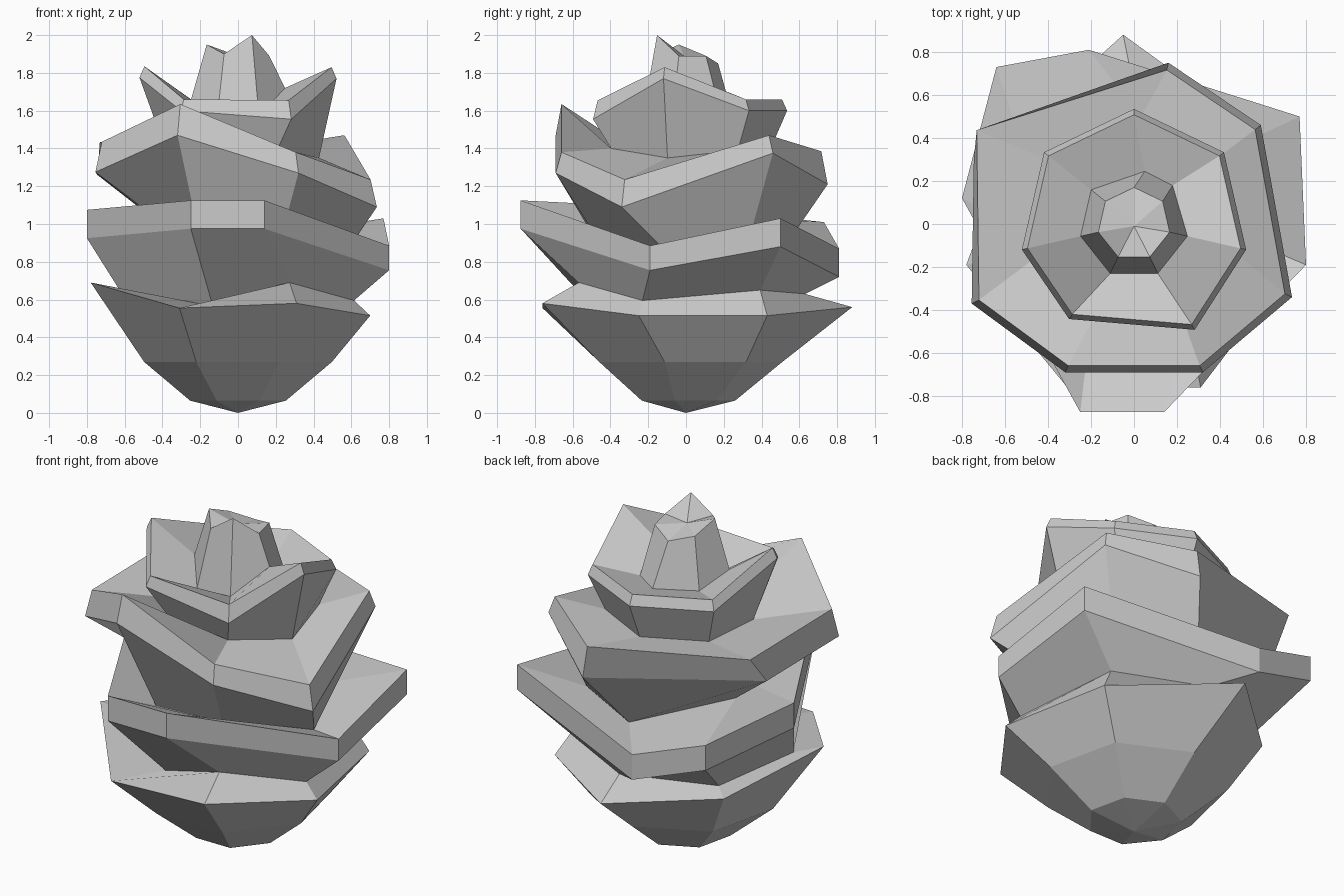
import bpy
import math
from mathutils import Vector

SIDES = 7

# Remove the default cube
cube = bpy.data.objects.get("Cube")
if cube:
    bpy.data.objects.remove(cube, do_unlink=True)

# Single matte colour
stone_grey = bpy.data.materials.new("stone_grey")
stone_grey.use_nodes = True
colour = (0.6, 0.6, 0.6, 1.0)
stone_grey.diffuse_color = colour
shader = stone_grey.node_tree.nodes["Principled BSDF"]
shader.inputs["Base Color"].default_value = colour
shader.inputs["Roughness"].default_value = 0.9


def heptagon(radius, nudges=None):
    """Flat seven-sided outline, one corner at the back; nudges shift single corners."""
    outline = []
    for i in range(SIDES):
        angle = math.pi / 2 + math.tau * (i - 4) / SIDES
        corner = Vector((radius * math.cos(angle), radius * math.sin(angle)))
        outline.append(corner + Vector((nudges or {}).get(i, (0, 0))))
    return outline


def ring(outline, heights):
    """Lift a flat outline to a height per corner, or to one shared height."""
    if not isinstance(heights, (list, tuple)):
        heights = [heights] * SIDES
    return [Vector((corner[0], corner[1], height))
            for corner, height in zip(outline, heights)]


def raised(source, lift, taper=1.0):
    """Copy of a ring, lifted and drawn in towards the axis."""
    return [Vector((p.x * taper, p.y * taper, p.z + lift)) for p in source]


def loft(name, rings, bottom=None, top=None):
    """Skin a stack of rings, with an optional point closing either end."""
    verts = [p for level in rings for p in level]
    faces = []
    for level in range(len(rings) - 1):
        low = level * SIDES
        high = low + SIDES
        for i in range(SIDES):
            j = (i + 1) % SIDES
            faces.append((low + i, low + j, high + j, high + i))
    if bottom is not None:
        verts.append(Vector(bottom))
        tip = len(verts) - 1
        faces += [(tip, (i + 1) % SIDES, i) for i in range(SIDES)]
    if top is not None:
        verts.append(Vector(top))
        tip = len(verts) - 1
        last = (len(rings) - 1) * SIDES
        faces += [(last + i, last + (i + 1) % SIDES, tip) for i in range(SIDES)]
    mesh = bpy.data.meshes.new(name)
    mesh.from_pydata(verts, [], faces)
    mesh.materials.append(stone_grey)
    mesh.update()
    part = bpy.data.objects.new(name, mesh)
    bpy.context.collection.objects.link(part)
    return part


# Waists shared by neighbouring tiers
lower_waist = ring(heptagon(0.63, {0: (0.14, 0.07), 2: (0, -0.09)}),
                   [0.565, 0.69, 0.595, 0.65, 0.63, 0.6, 0.63])
middle_waist = ring(heptagon(0.54, {0: (0.03, 0), 2: (0.04, 0.03),
                                    5: (-0.04, -0.15), 6: (0.15, 0.02)}),
                    [0.93, 0.95, 0.84, 0.93, 0.905, 1.04, 0.99])
upper_waist = ring(heptagon(0.44, {0: (0.04, 0.03), 1: (0.02, 0), 6: (0.05, 0)}),
                   [1.37, 1.4, 1.35, 1.39, 1.38, 1.38, 1.38])
bud_foot = ring(heptagon(0.255, {3: (-0.02, 0.02), 4: (0.05, -0.01)}),
                [1.56, 1.57, 1.72, 1.6, 1.58, 1.6, 1.66])

# Bowl with a sharp uneven rim
bowl_rim = ring([(-0.31, -0.76), (0.31, -0.76), (0.7, -0.25), (0.57, 0.43),
                 (-0.05, 0.88), (-0.55, 0.43), (-0.78, -0.19)],
                [0.555, 0.58, 0.515, 0.515, 0.56, 0.55, 0.69])
loft("bowl", [ring(heptagon(0.26), 0.065), ring(heptagon(0.51), 0.27),
              bowl_rim, lower_waist], bottom=(0, 0, 0))

# Lower tier with an upright lip
lower_rim = ring([(-0.25, -0.875), (0.14, -0.875), (0.8, -0.19), (0.77, 0.5),
                  (-0.21, 0.81), (-0.64, 0.73), (-0.8, 0.12)],
                 [0.975, 0.975, 0.755, 0.88, 0.72, 0.86, 0.925])
lower_lip = raised(lower_rim, 0.15)
lower_lip[2].z -= 0.02
loft("lower_tier", [lower_waist, lower_rim, lower_lip, middle_waist])

# Middle tier with an uneven leaning lip, one back corner flared out
middle_rim = ring([(-0.32, -0.69), (0.32, -0.69), (0.735, -0.34), (0.59, 0.46),
                   (0.16, 0.75), (-0.745, 0.3), (-0.755, -0.37)],
                  [1.47, 1.27, 1.09, 1.375, 1.21, 1.26, 1.275])
middle_lip = ring([corner.xy * 0.955 for corner in middle_rim],
                  [1.635, 1.38, 1.235, 1.47, 1.385, 1.435, 1.435])
middle_lip[5] += Vector((-0.02, 0.15, 0))
loft("middle_tier", [middle_waist, middle_rim, middle_lip, upper_waist])

# Upper tier, a cup whose sides sweep up
upper_rim = ring(heptagon(0.535, {0: (-0.07, 0.04), 1: (0.05, -0.01)}),
                 [1.6, 1.555, 1.77, 1.6, 1.6, 1.6, 1.775])
upper_lip = raised(upper_rim, 0.06, 0.95)
upper_lip[1].z += 0.04
loft("upper_tier", [upper_waist, upper_rim, upper_lip, bud_foot])

# Central bud with a jagged crown
crown = ring(heptagon(0.17), [1.9, 2.0, 1.89, 1.89, 1.85, 1.89, 1.95])
loft("bud", [bud_foot, crown], top=(0, -0.01, 1.89))
